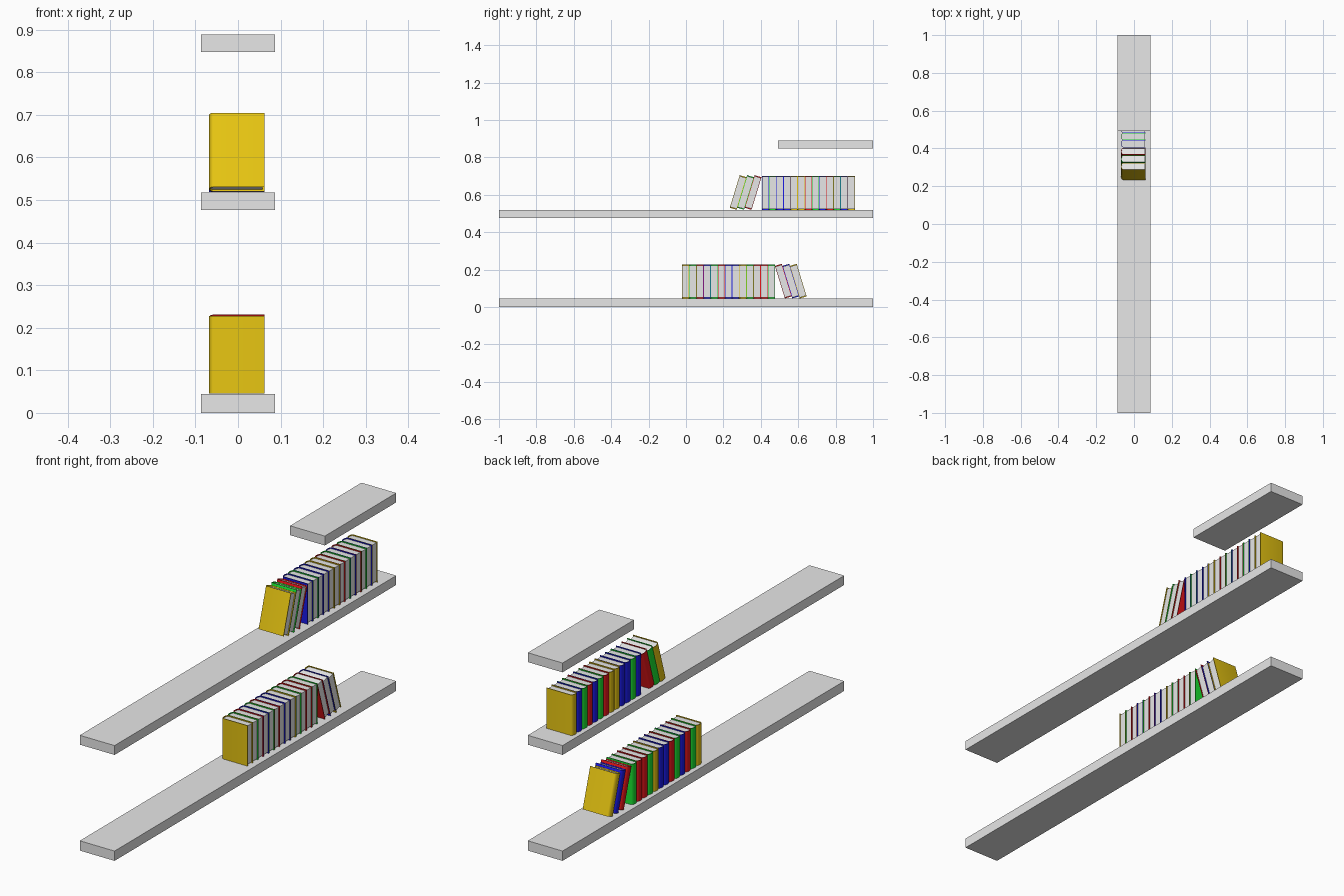
import bpy, bmesh, math
from mathutils import Matrix

if "Cube" in bpy.data.objects:
    bpy.data.objects.remove(bpy.data.objects["Cube"])


def material(name, rgb):
    m = bpy.data.materials.new(name)
    m.diffuse_color = (*rgb, 1)
    m.use_nodes = True
    m.node_tree.nodes["Principled BSDF"].inputs["Base Color"].default_value = m.diffuse_color
    return m


GRAY = material("light gray", (0.8, 0.8, 0.8))
COVERS = {
    "Y": material("yellow", (0.8, 0.56, 0.006)),
    "R": material("red", (0.8, 0.008, 0.01)),
    "G": material("green", (0.01, 0.75, 0.03)),
    "B": material("blue", (0.01, 0.01, 0.8)),
}

H, T = 0.182, 0.0382          # book height and thickness
BACK, SPINE, FORE = -0.058, -0.068, 0.062
BOARD = 0.0025                # cover board thickness


def arc(half, bulge, base, n=10):
    """Curved spine outline from +half to -half, bulging towards -x."""
    return [(base - bulge * math.sin(math.pi * i / n),
             half * math.cos(math.pi * i / n)) for i in range(n + 1)]


def prism(name, outline, height, mat, world):
    """Extrude an xy outline up z, centred on its origin."""
    bm = bmesh.new()
    face = bm.faces.new([bm.verts.new((x, y, -height / 2)) for x, y in outline])
    top = bmesh.ops.extrude_face_region(bm, geom=[face])["geom"]
    bmesh.ops.translate(bm, vec=(0, 0, height),
                        verts=[v for v in top if isinstance(v, bmesh.types.BMVert)])
    bmesh.ops.recalc_face_normals(bm, faces=bm.faces)
    me = bpy.data.meshes.new(name)
    bm.to_mesh(me)
    bm.free()
    me.materials.append(mat)
    ob = bpy.data.objects.new(name, me)
    bpy.context.collection.objects.link(ob)
    ob.matrix_world = world
    return ob


def shelf(name, y0, y1, z0, z1):
    w = 0.0865
    prism(name, [(-w, y0), (w, y0), (w, y1), (-w, y1)], z1 - z0, GRAY,
          Matrix.Translation((0, 0, (z0 + z1) / 2)))


def book(name, key, y, z, tilt=0.0):
    world = Matrix.Translation((0, y, z)) @ Matrix.Rotation(tilt, 4, 'X')
    h = T / 2
    # wrap-around cover with a rounded spine
    outer = arc(h, BACK - SPINE, BACK)
    inner = arc(h - BOARD, BACK - SPINE - BOARD, BACK)
    cover = ([(FORE, h)] + outer + [(FORE, -h), (FORE, -h + BOARD)]
             + inner[::-1] + [(FORE, h - BOARD)])
    prism(name + "_cover", cover, H, COVERS[key], world)
    # page block, slightly inset from the cover
    pages = [(FORE - 0.004, h - BOARD)] + inner + [(FORE - 0.004, -h + BOARD)]
    prism(name + "_pages", pages, H - 0.009, GRAY, world)


# shelves
shelf("lower_shelf", -1, 1, 0.0, 0.044)
shelf("middle_shelf", -1, 1, 0.476, 0.518)
shelf("upper_shelf", 0.493, 1, 0.847, 0.889)

# upright rows: name, first edge in y, shelf top, cover colours
for row, start, z, colours in (("lower_book", -0.021, 0.044, "YGRBGRBBYGRRG"),
                               ("upper_book", 0.406, 0.518, "BGBBYYRGBRGBY")):
    for i, c in enumerate(colours):
        book(f"{row}_{i}", c, start + T * (i + 0.5), z + H / 2 + 0.001, 0)

# leaning books at the end of each row
LEAN = math.radians(17)
for i in range(3):
    book(f"lower_leaning_book_{i}", "RBY"[i], 0.5205 + 0.0398 * i, 0.138, LEAN)
    book(f"upper_leaning_book_{i}", "YGR"[i], 0.279 + 0.0398 * i, 0.612, -LEAN)

# smooth rounded spines, sharp edges kept
bpy.ops.object.select_all(action='DESELECT')
for ob in bpy.data.objects:
    if ob.name.endswith("_cover"):
        ob.select_set(True)
        bpy.context.view_layer.objects.active = ob
bpy.ops.object.shade_smooth_by_angle(angle=math.radians(40))
